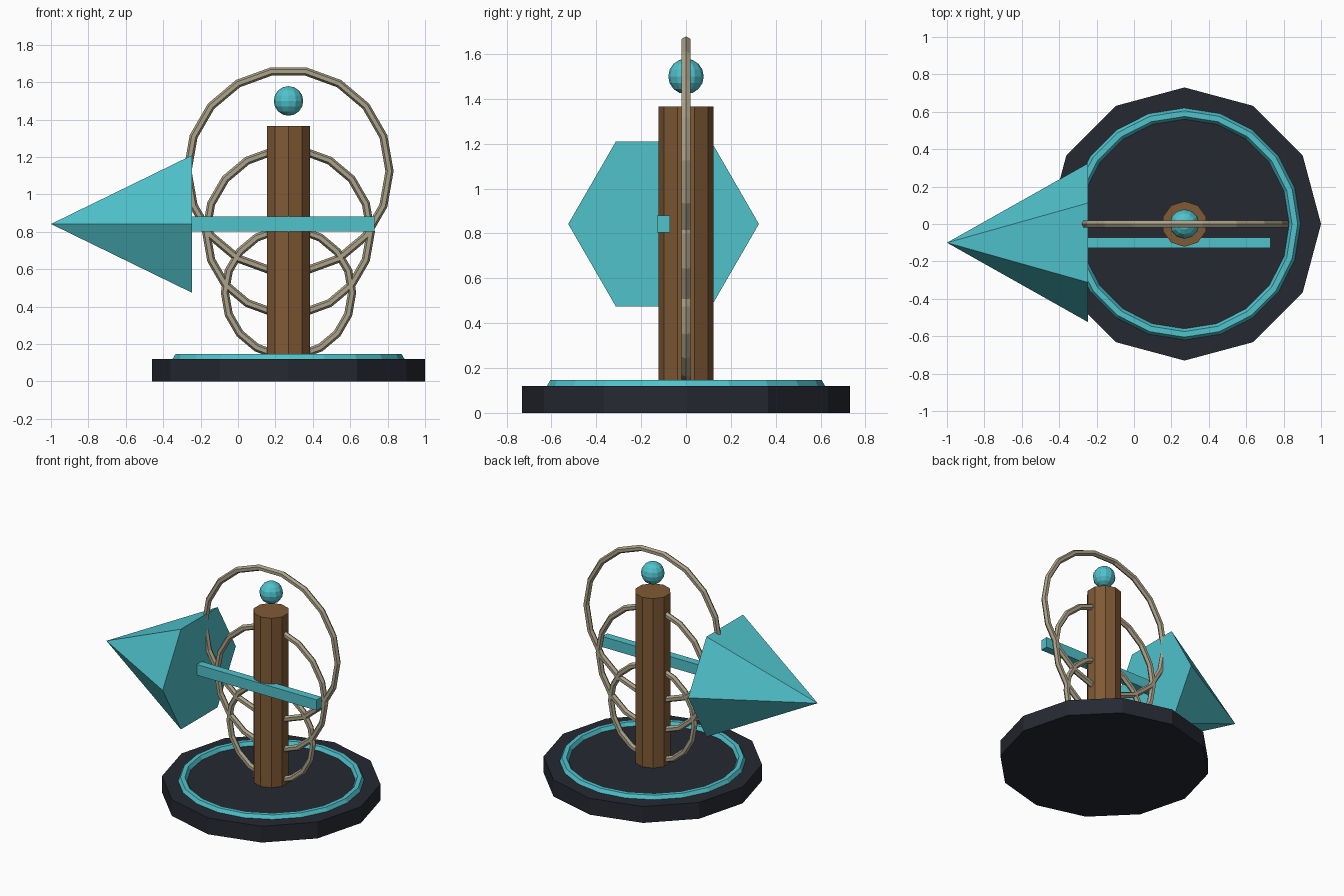
import bpy
from math import radians

if "Cube" in bpy.data.objects:
    bpy.data.objects.remove(bpy.data.objects["Cube"])


def material(name, rgb):
    m = bpy.data.materials.new(name)
    m.diffuse_color = (*rgb, 1)
    m.use_nodes = True
    m.node_tree.nodes["Principled BSDF"].inputs["Base Color"].default_value = m.diffuse_color
    return m


TEAL = material("teal", (0.08, 0.54, 0.60))
DARK = material("dark", (0.019, 0.022, 0.031))
WOOD = material("wood", (0.216, 0.102, 0.036))
BONE = material("bone", (0.41, 0.36, 0.25))
CX = 0.27  # x of the main axis


def finish(name, mat):
    ob = bpy.context.object
    ob.name = name
    ob.data.materials.append(mat)
    return ob


def cylinder(name, mat, sides, r, z0, z1):
    bpy.ops.mesh.primitive_cylinder_add(vertices=sides, radius=r, depth=z1 - z0,
                                        location=(CX, 0, (z0 + z1) / 2))
    return finish(name, mat)


def ring(name, mat, z, major, minor, sides, upright):
    bpy.ops.mesh.primitive_torus_add(major_radius=major, minor_radius=minor,
                                     major_segments=sides, minor_segments=6,
                                     location=(CX, 0, z),
                                     rotation=(radians(90) if upright else 0, 0, 0))
    return finish(name, mat)


# Base plate with inlaid ring, and post
cylinder("base", DARK, 12, 0.73, 0, 0.12)
ring("base_ring", TEAL, 0.12, 0.59, 0.03, 20, False)
cylinder("post", WOOD, 10, 0.122, 0.12, 1.365)

# Three upright hoops growing towards the top
for i, label in enumerate(("lower", "middle", "upper")):
    ring(label + "_hoop", BONE, 0.475 + 0.325 * i, 0.34 + 0.1 * i, 0.022, 18, True)

# Floating ball above the post
bpy.ops.mesh.primitive_uv_sphere_add(segments=12, ring_count=8, radius=0.079,
                                     location=(CX, 0, 1.5))
finish("ball", TEAL)

# Pointer: crossbar in front of the post, with a six-sided tip
x0, x1 = -0.25, 0.73
bpy.ops.mesh.primitive_cube_add(size=1, location=((x0 + x1) / 2, -0.1, 0.842))
bar = finish("pointer_bar", TEAL)
bar.scale = (x1 - x0, 0.058, 0.078)

bpy.ops.mesh.primitive_cone_add(vertices=6, radius1=0.425, radius2=0, depth=0.755,
                                location=(-0.6225, -0.1, 0.842),
                                rotation=(0, radians(-90), 0))
finish("pointer_tip", TEAL)
